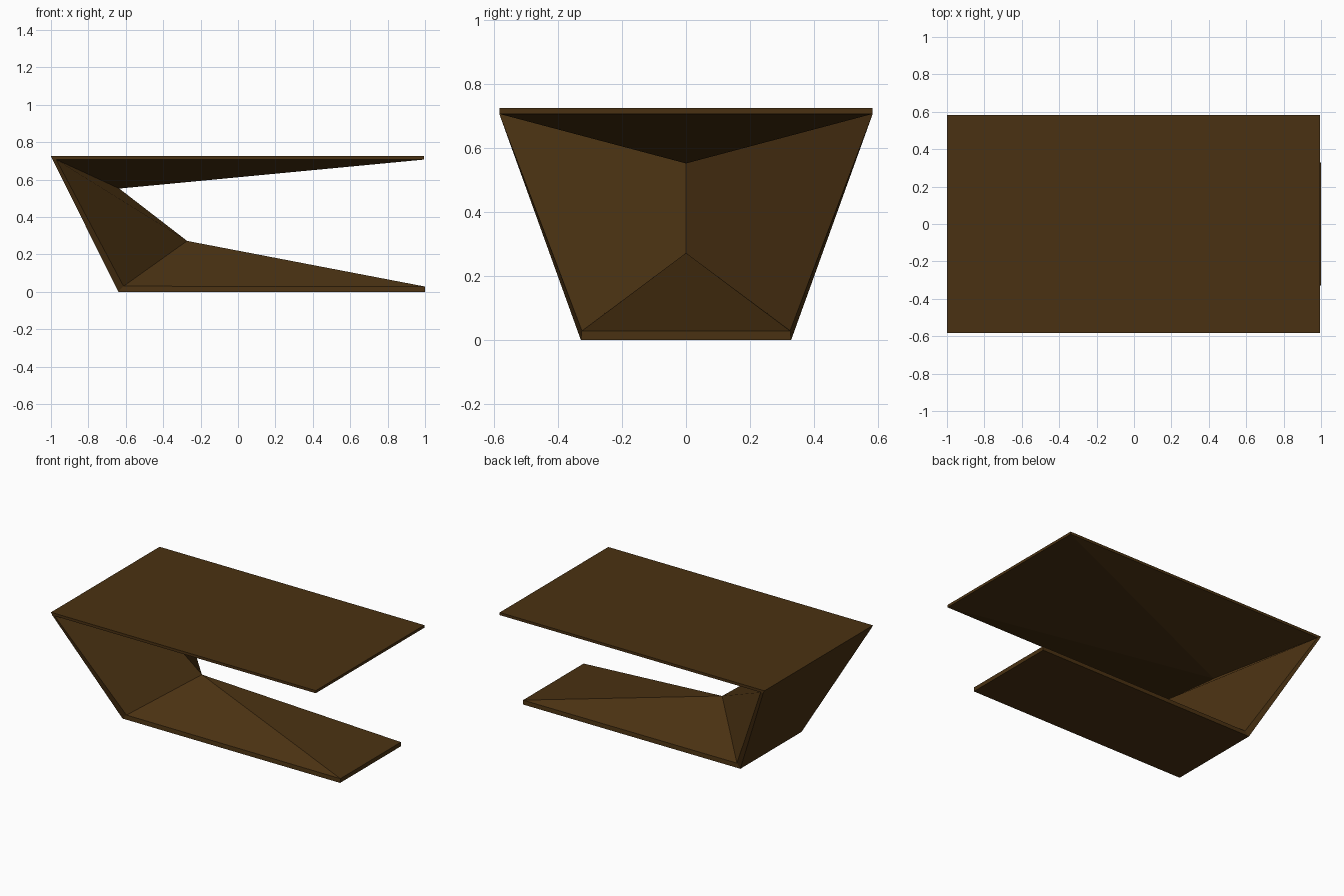
import bpy, bmesh

if "Cube" in bpy.data.objects:
    bpy.data.objects.remove(bpy.data.objects["Cube"])

wood = bpy.data.materials.new("dark_brown_wood")
wood.diffuse_color = (0.068, 0.031, 0.006, 1)
wood.use_nodes = True
wood.node_tree.nodes["Principled BSDF"].inputs["Base Color"].default_value = wood.diffuse_color

# Corner points of one side (mirrored across y = 0)
side = {
    "A": (-1.0, 0.584, 0.725),    # top slab, back
    "B": (0.995, 0.584, 0.725),   # top slab, front
    "C": (0.995, 0.584, 0.707),   # top slab underside, front
    "D": (-0.991, 0.584, 0.707),  # leaning panel, outer top
    "E": (-0.972, 0.584, 0.707),  # leaning panel, inner top
    "F": (-0.612, 0.326, 0.03),   # leaning panel, inner bottom
    "G": (-0.64, 0.329, 0.0),     # base, back
    "H": (1.0, 0.329, 0.0),       # base, front
    "I": (1.0, 0.326, 0.028),     # base upper edge, front
}
# Faceted ridge points on the centre line
centre = {"P": (-0.635, 0, 0.552), "Q": (-0.272, 0, 0.272)}

bm = bmesh.new()
mid = {k: bm.verts.new(p) for k, p in centre.items()}
left = {k: bm.verts.new(p) for k, p in side.items()}
right = {k: bm.verts.new((x, -y, z)) for k, (x, y, z) in side.items()}

# Faces repeated on both sides: slab edges, panel edge, sloped facets
for pts in (left, right):
    look = {**pts, **mid}
    for names in ("ABCED", "DEFG", "GFIH", "ECP", "FQI", "EPQF"):
        bm.faces.new([look[n] for n in names])


# Faces spanning the full width between mirrored edges
def span(names, tip=""):
    bm.faces.new([left[n] for n in names] + [right[n] for n in reversed(names)]
                 + [mid[n] for n in tip])


for edge in ("AB", "BC", "HI", "GH", "ADG"):
    span(edge)
span("C", "P")
span("I", "Q")

bmesh.ops.recalc_face_normals(bm, faces=bm.faces[:])
mesh = bpy.data.meshes.new("faceted_table")
bm.to_mesh(mesh)
bm.free()
mesh.materials.append(wood)
table = bpy.data.objects.new("faceted_table", mesh)
bpy.context.collection.objects.link(table)
